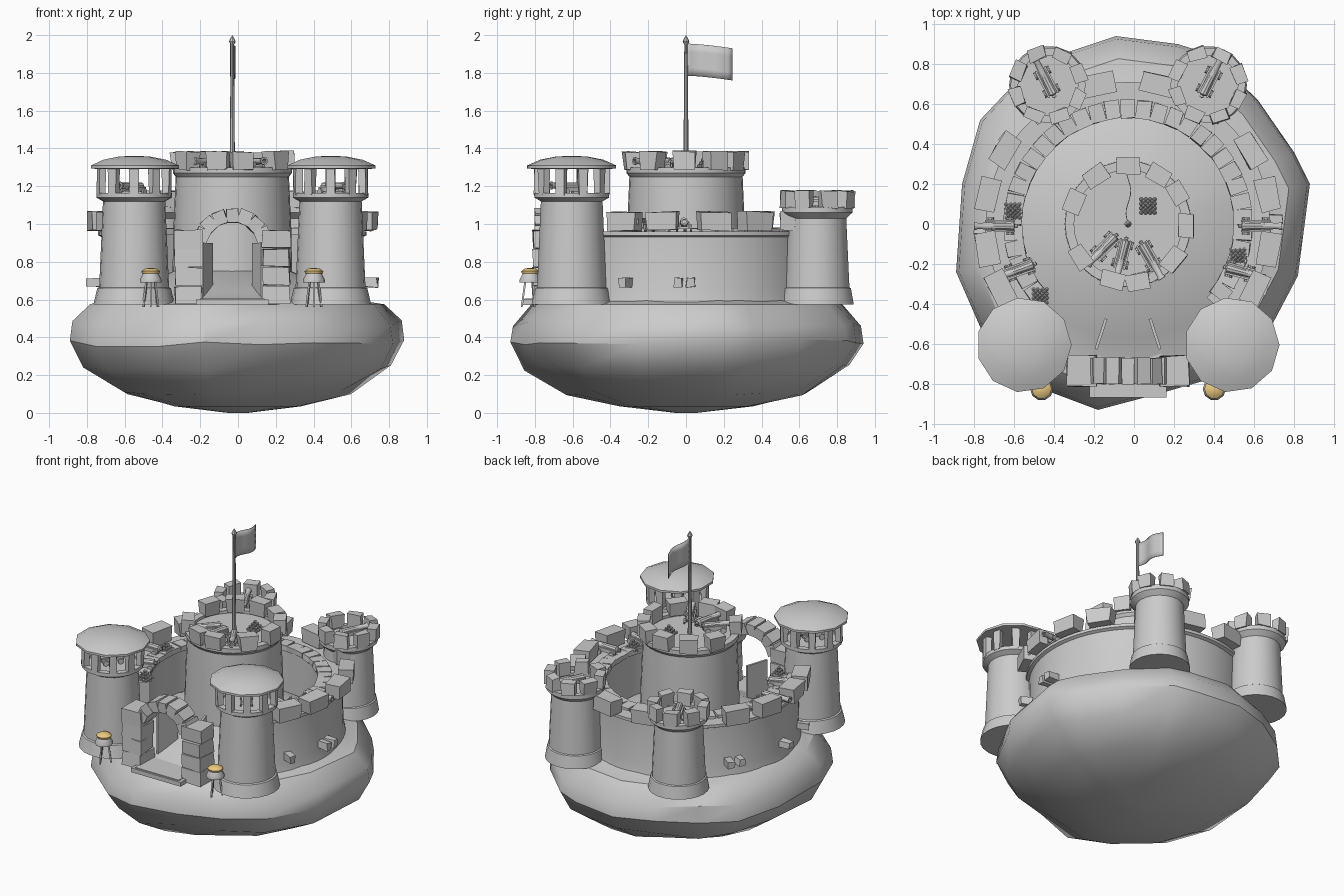
import bpy, bmesh, math, random
from mathutils import Matrix, Vector

if "Cube" in bpy.data.objects:
    bpy.data.objects.remove(bpy.data.objects["Cube"])

random.seed(4)
CX = -0.03  # castle axis
R = math.radians


def finish(name, bm, mat=None):
    bmesh.ops.remove_doubles(bm, verts=bm.verts, dist=1e-5)
    bmesh.ops.recalc_face_normals(bm, faces=bm.faces)
    me = bpy.data.meshes.new(name)
    bm.to_mesh(me)
    bm.free()
    ob = bpy.data.objects.new(name, me)
    bpy.context.collection.objects.link(ob)
    if mat:
        me.materials.append(mat)
    return ob


def add_lathe(bm, prof, M=Matrix(), n=20, a0=0, a1=360, closed=False):
    full = a1 - a0 >= 360
    rings = []
    for i in range(n if full else n + 1):
        a = R(a0 + (a1 - a0) * i / n)
        rings.append([bm.verts.new(M @ Vector((r * math.cos(a), r * math.sin(a), z))) for r, z in prof])
    k = len(prof)
    for i in range(n):
        p, q = rings[i], rings[(i + 1) % len(rings)]
        for j in range(k if closed else k - 1):
            j2 = (j + 1) % k
            vs = [p[j], q[j], q[j2], p[j2]]
            if prof[j][0] == 0:
                vs = [p[j], q[j2], p[j2]]
            elif prof[j2][0] == 0:
                vs = [p[j], q[j], p[j2]]
            bm.faces.new(vs)
    if closed and not full:
        bm.faces.new(rings[0])
        bm.faces.new(rings[-1])


def lathe(name, prof, loc=(0, 0, 0), mat=None, **kw):
    bm = bmesh.new()
    add_lathe(bm, prof, Matrix.Translation(loc), **kw)
    return finish(name, bm, mat)


def add_block(bm, M, size, jitter=0.0, flare=1.0):
    vs = bmesh.ops.create_cube(bm, size=1)["verts"]
    for v in vs:
        f = flare if v.co.z > 0 else 1
        c = Vector((v.co.x * size[0] * f, v.co.y * size[1] * f, v.co.z * size[2]))
        c += Vector([random.uniform(-jitter, jitter) for _ in range(3)])
        v.co = M @ c


def polar(cx, cy, r, deg, z):
    a = R(deg)
    return Matrix.Translation((cx + r * math.cos(a), cy + r * math.sin(a), z)) @ Matrix.Rotation(a, 4, 'Z')


def ring_blocks(name, c, r, angles, z, size, jitter=0.006, flare=1.08):
    bm = bmesh.new()
    for a in angles:
        add_block(bm, polar(c[0], c[1], r, a, z), size, jitter, flare)
    return finish(name, bm)


# Rock base: irregular bowl with a mound on top
outline = [(.88, .2), (.8, .36), (.62, .62), (.38, .85), (.22, .9), (-.09, .94), (-.36, .85), (-.6, .7),
           (-.77, .52), (-.86, .2), (-.89, -.24), (-.75, -.56), (-.42, -.84), (-.18, -.93), (.12, -.85),
           (.4, -.77), (.64, -.6), (.82, -.26)]
levels = [(.06, 0), (.38, .035), (.68, .11), (.92, .24), (1, .37), (.985, .47), (.88, .575)]
bm = bmesh.new()
rings = []
for s, z in levels:
    rings.append([bm.verts.new((x * s, y * s, z + (random.uniform(-.02, .02) if .1 < z < .5 else 0)))
                  for x, y in outline])
for s, z in [(.72, .59), (.58, .64), (.32, .75)]:
    rings.append([bm.verts.new((s * math.cos(a) + CX, s * math.sin(a), z))
                  for a in [math.atan2(y, x) for x, y in outline]])
n = len(outline)
for p, q in zip(rings, rings[1:]):
    for i in range(n):
        bm.faces.new([p[i], p[(i + 1) % n], q[(i + 1) % n], q[i]])
bm.faces.new(rings[0])
bm.faces.new(rings[-1])
finish("rock_base", bm)

# Curtain wall with walkway, coping and merlons
lathe("curtain_wall", [(.715, .56), (.695, .65), (.69, .93), (.71, .94), (.71, .96), (.54, .96), (.54, .56)],
      (CX, 0, 0), n=44, a0=-43, a1=223, closed=True)
ring_blocks("wall_coping", (CX, 0), .575, [-36 + i * 252 / 32 for i in range(33)], .96, (.09, .072, .035), .004, 1)
half = [78, 55, 31, 12, -10, -27]
ring_blocks("wall_merlons", (CX, 0), .715, half + [180 - a for a in half], 1.015, (.095, .155, .1))
ring_blocks("wall_studs", (CX, 0), .72, [-26, -3, 2, 52, 66, 114, 145, 151, 182, 206], .69, (.1, .045, .045), .006, 1)

# Keep
lathe("keep", [(.32, .6), (.312, .97), (.3, 1.25), (.315, 1.27), (.315, 1.3), (.27, 1.3), (.27, 1.28), (0, 1.28)],
      (CX, 0, 0), n=32)
ring_blocks("keep_merlons", (CX, 0), .29, [-80, -45 - 60, -38, -2, 32, 58, 90, 123, 158, 215], 1.335, (.075, .11, .095))

# Flagpole and flag
lathe("flagpole", [(0, 1.27), (.014, 1.27), (.009, 1.95), (.018, 1.965), (.012, 1.98), (0, 2.0)], (CX, 0, 0), n=8)
bm = bmesh.new()
grid = [[bm.verts.new((CX - .012 * math.sin(i / 10 * 7), i * .0245,
                       1.785 + j * .0425 - .025 * (i / 10) ** 1.5)) for j in range(5)] for i in range(11)]
for i in range(10):
    for j in range(4):
        bm.faces.new([grid[i][j], grid[i + 1][j], grid[i + 1][j + 1], grid[i][j + 1]])
flag = finish("flag", bm)
flag.modifiers.new("thickness", 'SOLIDIFY').thickness = .004

# Lamp material
flame = bpy.data.materials.new("lamp_glow")
flame.diffuse_color = (.85, .6, .22, 1)
flame.use_nodes = True
flame.node_tree.nodes["Principled BSDF"].inputs["Base Color"].default_value = flame.diffuse_color

for side, s in (("left", -1), ("right", 1)):
    # Front towers: body, posts, roof
    fx, fy = CX + s * .52, -.605
    lathe(side + "_front_tower", [(0, .575), (.215, .575), (.195, .66), (.185, .665), (.165, 1.12), (.2, 1.14),
                                  (.2, 1.165), (.16, 1.165), (.16, 1.15), (0, 1.15)], (fx, fy, 0), n=22)
    ring_blocks(side + "_roof_posts", (fx, fy), .182, [i * 36 + 18 for i in range(10)], 1.23, (.035, .045, .15), .004, 1.1)
    lathe(side + "_tower_roof", [(0, 1.29), (.2, 1.29), (.238, 1.295), (.238, 1.31), (.17, 1.34), (.08, 1.358),
                                 (0, 1.36)], (fx, fy, 0), n=11)
    # Back towers: body and merlons
    bx, by = CX + s * .4, .695
    lathe(side + "_back_tower", [(0, .575), (.195, .575), (.18, .66), (.172, .665), (.155, 1.03), (.188, 1.06),
                                 (.188, 1.09), (.15, 1.09), (.15, 1.075), (0, 1.075)], (bx, by, 0), n=22)
    ring_blocks(side + "_back_merlons", (bx, by), .165, [i * 45 + 20 for i in range(8)], 1.13, (.055, .085, .09))
    # Gate pillar and open door
    bm = bmesh.new()
    for i in range(4):
        add_block(bm, Matrix.Translation((CX + s * .232, -.735, .625 + i * .098)), (.145, .15, .094), .006)
    finish(side + "_gate_pillar", bm)
    bm = bmesh.new()
    add_block(bm, Matrix.Translation((CX + s * .135, -.55, .74)) @ Matrix.Rotation(R(s * 18), 4, 'Z'), (.015, .16, .32))
    finish(side + "_gate_door", bm)
    # Lamp: legs, bowl, glowing cap
    lx, ly = CX + s * .432, -.825
    bm = bmesh.new()
    for k in range(3):
        add_block(bm, polar(lx, ly, .035, 30 + k * 120, .63) @ Matrix.Rotation(R(-8), 4, 'Y'), (.01, .01, .14))
    add_lathe(bm, [(0, .69), (.058, .69), (.058, .705), (.04, .74), (0, .74)], Matrix.Translation((lx, ly, 0)), n=10)
    finish(side + "_lamp_stand", bm)
    lathe(side + "_lamp_cap", [(0, .737), (.046, .737), (.05, .75), (.03, .764), (0, .768)], (lx, ly, 0), flame, n=10)

# Gate arch and threshold
bm = bmesh.new()
for k in range(7):
    a = R(24 + k * 22)
    M = Matrix.Translation((CX + .175 * math.cos(a), -.735, .87 + .175 * math.sin(a))) @ Matrix.Rotation(-a, 4, 'Y')
    add_block(bm, M, (.075, .13, .068), .004)
finish("gate_arch", bm)
bm = bmesh.new()
add_block(bm, Matrix.Translation((CX, -.74, .59)), (.34, .23, .03))
add_block(bm, Matrix.Translation((CX, -.825, .585)), (.385, .085, .03))
finish("gate_threshold", bm)

# Cannons: one mesh, instanced
bm = bmesh.new()
add_lathe(bm, [(0, -.11), (.012, -.105), (.008, -.095), (.024, -.088), (.02, 0), (.016, .09), (.021, .1), (.021, .11),
               (.011, .11), (.011, .07), (0, .07)],
          Matrix.Translation((.01, 0, .05)) @ Matrix.Rotation(R(88), 4, 'Y'), n=10)
for s in (-1, 1):
    add_block(bm, Matrix.Translation((-.01, s * .026, .034)), (.15, .01, .026))
    for x in (-.06, .04):
        add_lathe(bm, [(0, -.005), (.019, -.005), (.019, .005), (0, .005)],
                  Matrix.Translation((x, s * .037, .019)) @ Matrix.Rotation(R(90), 4, 'X'), n=10)
for x in (-.06, .04):
    add_block(bm, Matrix.Translation((x, 0, .02)), (.014, .08, .012))
cannon = finish("cannon", bm)
spots = [(-.68, -.01, .96, 180), (.62, -.01, .96, 0), (-.58, -.23, .96, 200), (.54, -.24, .96, -15),
         (-.15, -.12, 1.28, 226), (-.06, -.16, 1.28, 256), (.08, -.17, 1.28, 300), (-.44, .72, 1.075, 117),
         (.38, .72, 1.075, 63), (-.56, -.62, 1.15, 235), (.5, -.62, 1.15, 305)]
for i, (x, y, z, a) in enumerate(spots):
    ob = cannon if i == 0 else bpy.data.objects.new("cannon", cannon.data)
    if i:
        bpy.context.collection.objects.link(ob)
    ob.location = (x, y, z)
    ob.rotation_euler.z = R(a)

# Cannonball piles: stepped pyramids
bm = bmesh.new()
for px, py, pz in [(.07, .09, 1.28), (-.605, .065, .96), (.52, -.16, .96), (-.47, -.36, .96)]:
    for lev in range(4):
        m = 4 - lev
        for i in range(m):
            for j in range(m):
                loc = (px + (i - (m - 1) / 2) * .022, py + (j - (m - 1) / 2) * .022, pz + .011 + lev * .016)
                bmesh.ops.create_icosphere(bm, subdivisions=1, radius=.0115, matrix=Matrix.Translation(loc))
finish("cannonball_piles", bm)

# Smooth round parts, keep edges crisp
bpy.ops.object.select_all(action='SELECT')
bpy.context.view_layer.objects.active = cannon
bpy.ops.object.shade_smooth_by_angle(angle=R(35))
